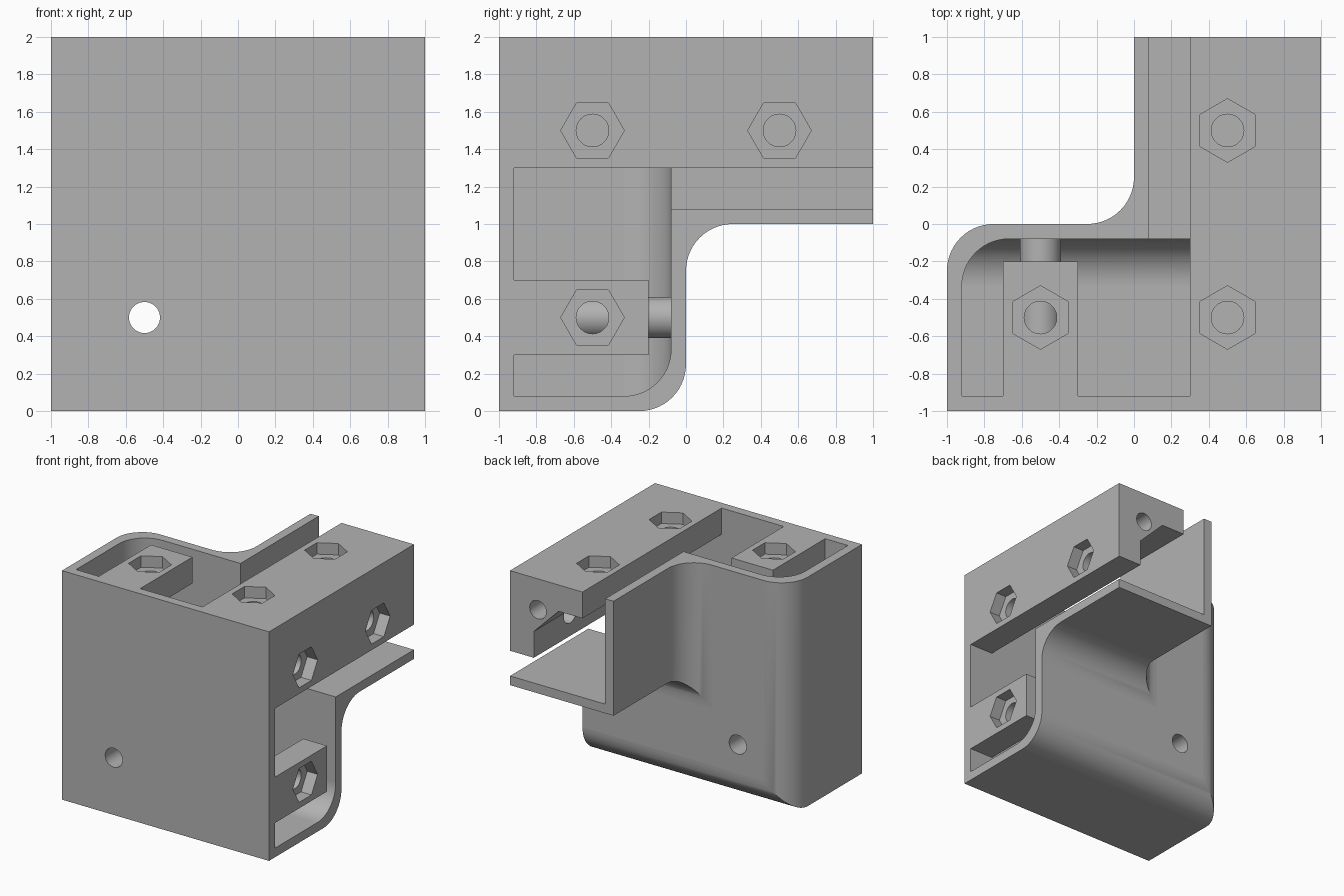
import bpy, bmesh, math
from mathutils import Vector

if "Cube" in bpy.data.objects:
    bpy.data.objects.remove(bpy.data.objects["Cube"])

AXES = {'X': (1, 2, 0), 'Y': (0, 2, 1), 'Z': (0, 1, 2)}  # (u, v, extrusion) indices

grey = bpy.data.materials.new("light_grey")
grey.diffuse_color = (0.45, 0.45, 0.45, 1)
grey.use_nodes = True
grey.node_tree.nodes["Principled BSDF"].inputs["Base Color"].default_value = grey.diffuse_color


def prism(name, pts, axis, lo, hi):
    """Extrude a 2D outline along an axis."""
    iu, iv, iw = AXES[axis]
    bm = bmesh.new()
    rings = []
    for w in (lo, hi):
        ring = []
        for u, v in pts:
            co = [0, 0, 0]
            co[iu], co[iv], co[iw] = u, v, w
            ring.append(bm.verts.new(co))
        rings.append(ring)
    a, b = rings
    n = len(pts)
    bm.faces.new(a)
    bm.faces.new(b)
    for i in range(n):
        j = (i + 1) % n
        bm.faces.new((a[i], a[j], b[j], b[i]))
    bmesh.ops.recalc_face_normals(bm, faces=bm.faces)
    me = bpy.data.meshes.new(name)
    bm.to_mesh(me)
    bm.free()
    ob = bpy.data.objects.new(name, me)
    bpy.context.collection.objects.link(ob)
    return ob


def box(name, x0, x1, y0, y1, z0, z1):
    return prism(name, [(x0, y0), (x1, y0), (x1, y1), (x0, y1)], 'Z', z0, z1)


def ngon(u, v, r, n, start=0.0):
    return [(u + r * math.cos(start + 2 * math.pi * i / n),
             v + r * math.sin(start + 2 * math.pi * i / n)) for i in range(n)]


def arc(cx, cy, r, a0, a1, n=14):
    return [(cx + r * math.cos(math.radians(a0 + (a1 - a0) * i / n)),
             cy + r * math.sin(math.radians(a0 + (a1 - a0) * i / n))) for i in range(n + 1)]


def combine(target, tool, op):
    """Apply a boolean and remove the tool."""
    mod = target.modifiers.new("cut", 'BOOLEAN')
    mod.operation = op
    mod.solver = 'EXACT'
    mod.object = tool
    bpy.context.view_layer.objects.active = target
    bpy.ops.object.modifier_apply(modifier=mod.name)
    bpy.data.objects.remove(tool, do_unlink=True)


# Outer outline seen from the top, with rounded corner and fillet
R = 0.25
top = [(-1, -1), (1, -1), (1, 1), (0, 1)] + arc(-R, R, R, 0, -90) + arc(-1 + R, -R, R, 90, 180)
# The same outline seen from the right: (x, y) -> (y, z = x + 1)
side = [(y, x + 1) for x, y in top]
bracket = prism("corner_bracket", top, 'Z', 0, 2)
combine(bracket, prism("side_profile", side, 'X', -1.2, 1.2), 'INTERSECT')

# Hollow interior, open at the top and on the right
T = 0.08
inner = [(-1 + T, -1 + T), (1.2, -1 + T), (1.2, -T)] + arc(-1 + T + R, -T - R, R, 90, 180)
room = prism("room", inner, 'Z', T, 2.2)
combine(room, prism("room_side", [(y, x + 1) for x, y in inner], 'X', -1.2, 1.3), 'INTERSECT')
combine(bracket, room, 'DIFFERENCE')
combine(bracket, box("arm_room", T, 1.2, -0.3, 1.2, 1 + T, 2.2), 'DIFFERENCE')

# L-shaped rail with chamfered inside corner, and the two short bolt tabs
P = 0.23
rail = [(1, 2), (0.3, 2), (0.3, 2 - P), (0.53, 2 - P), (1 - P, 1.53), (1 - P, 1.3), (1, 1.3)]
combine(bracket, prism("rail", rail, 'Y', -0.96, 1), 'UNION')
combine(bracket, box("top_tab", -0.7, -0.3, -0.96, -0.2, 2 - P, 2), 'UNION')
combine(bracket, box("side_tab", 1 - P, 1, -0.96, -0.2, 0.3, 0.7), 'UNION')

# Tube between front and back walls with a through hole
combine(bracket, prism("tube", ngon(-0.5, 0.5, 0.11, 40), 'Y', -0.96, -0.04), 'UNION')
combine(bracket, prism("tube_hole", ngon(-0.5, 0.5, 0.083, 40), 'Y', -1.2, 0.2), 'DIFFERENCE')

# Blind hole in the rail end
combine(bracket, prism("end_hole", ngon(0.73, 1.73, 0.08, 40), 'Y', 0, 1.2), 'DIFFERENCE')

# Bolt holes with hexagonal recesses, from the top and from the right
for a, b in ((0.5, -0.5), (0.5, 0.5), (-0.5, -0.5)):
    for axis, u, v, face in (('Z', a, b, 2), ('X', b, a + 1, 1)):
        start = math.pi / 2 if axis == 'Z' else 0
        combine(bracket, prism("bolt_hole", ngon(u, v, 0.087, 40), axis, face - 0.5, face + 0.2),
                'DIFFERENCE') if a > 0 else \
            combine(bracket, prism("bolt_hole", ngon(u, v, 0.087, 40), axis, face - 0.4, face + 0.2),
                    'DIFFERENCE')
        combine(bracket, prism("hex", ngon(u, v, 0.17, 6, start), axis, face - 0.1, face + 0.2),
                'DIFFERENCE')

# Smooth curved faces, flat axis-aligned faces
bracket.data.materials.clear()
bracket.data.materials.append(grey)
bpy.ops.object.select_all(action='DESELECT')
bracket.select_set(True)
bpy.context.view_layer.objects.active = bracket
bpy.ops.object.shade_smooth_by_angle(angle=math.radians(30))
for p in bracket.data.polygons:
    p.material_index = 0
    if max(abs(c) for c in p.normal) > 0.9999:
        p.use_smooth = False
